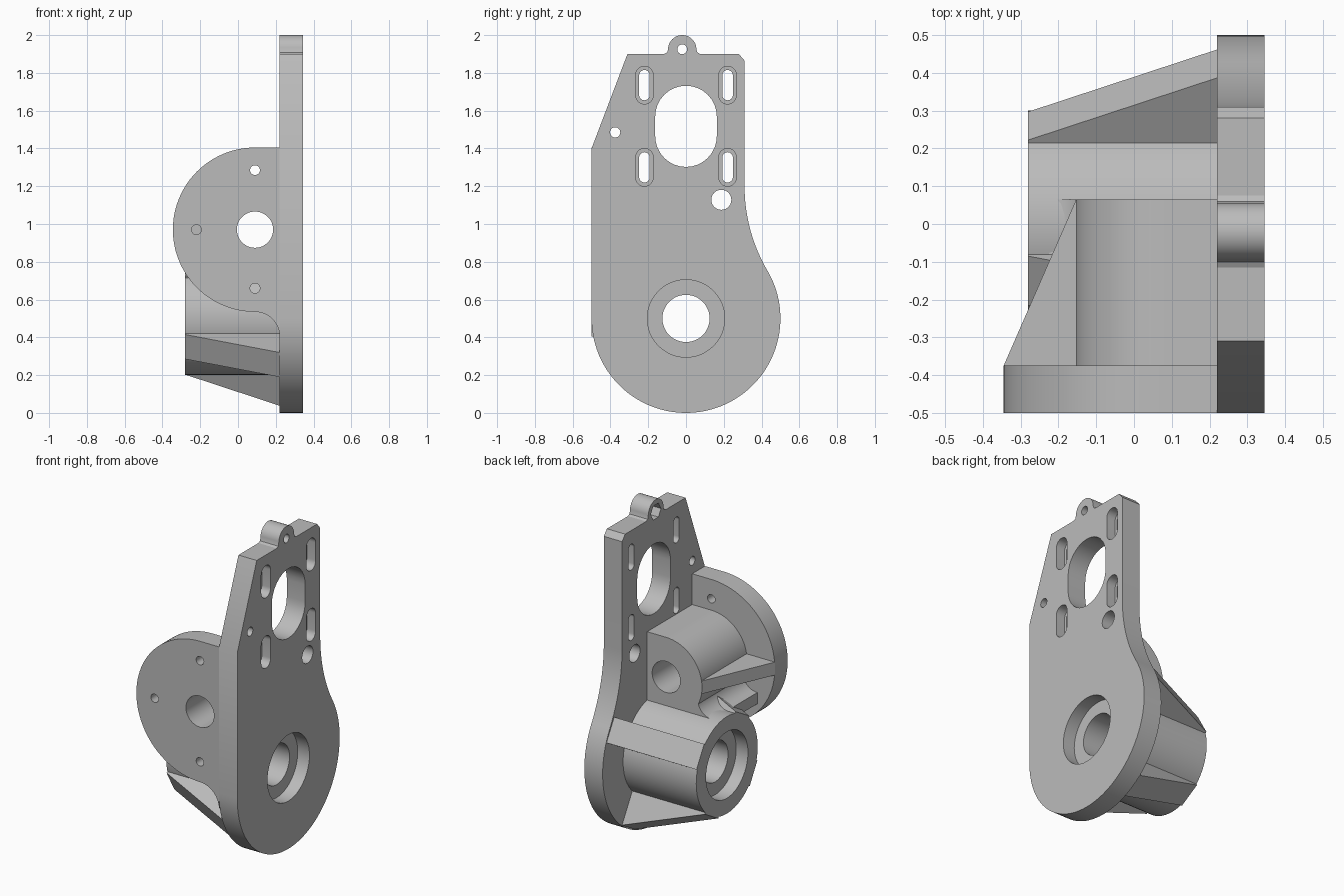
import bpy, bmesh, math
from mathutils import Matrix

cube = bpy.data.objects.get("Cube")
if cube:
    bpy.data.objects.remove(cube, do_unlink=True)

GRAY = (0.5, 0.5, 0.5, 1)
metal = bpy.data.materials.new("plain gray")
metal.use_nodes = True
metal.diffuse_color = GRAY
metal.node_tree.nodes["Principled BSDF"].inputs["Base Color"].default_value = GRAY


def arc(u, v, r, start, end, n=24):
    """Points along an arc, angles in degrees."""
    angles = [math.radians(start + (end - start) * i / n) for i in range(n + 1)]
    return [(u + r * math.cos(a), v + r * math.sin(a)) for a in angles]


def circle(u, v, r, n=48):
    return arc(u, v, r, 0, 360, n)[:-1]


def slot(u, v, r, half):
    """Upright slot with round ends."""
    return arc(u, v + half - r, r, 0, 180, 16) + arc(u, v - half + r, r, 180, 360, 16)


def prism(name, outline, axis, lo, hi):
    """Extrude an outline (y,z along x, or x,z along y)."""
    def place(p, d):
        return (d, p[0], p[1]) if axis == "x" else (p[0], d, p[1])
    bm = bmesh.new()
    face = bm.faces.new([bm.verts.new(place(p, lo)) for p in outline])
    ext = bmesh.ops.extrude_face_region(bm, geom=[face])["geom"]
    shift = (hi - lo, 0, 0) if axis == "x" else (0, hi - lo, 0)
    bmesh.ops.translate(bm, vec=shift, verts=[e for e in ext if isinstance(e, bmesh.types.BMVert)])
    bmesh.ops.recalc_face_normals(bm, faces=bm.faces)
    mesh = bpy.data.meshes.new(name)
    bm.to_mesh(mesh)
    bm.free()
    mesh.materials.append(metal)
    obj = bpy.data.objects.new(name, mesh)
    bpy.context.collection.objects.link(obj)
    return obj


def activate(obj):
    bpy.ops.object.select_all(action="DESELECT")
    obj.select_set(True)
    bpy.context.view_layer.objects.active = obj


def cut(obj, cutters):
    activate(obj)
    for c in cutters:
        mod = obj.modifiers.new("cut", "BOOLEAN")
        mod.operation = "DIFFERENCE"
        mod.solver = "EXACT"
        mod.object = c
        bpy.ops.object.modifier_apply(modifier=mod.name)


# Main dimensions
PLATE_IN, PLATE_OUT = 0.22, 0.345
BORE_Z, SHAFT_X, SHAFT_Z = 0.5, 0.09, 0.97
FLANGE_BACK, BOSS_BACK, BOSS_END = -0.375, 0.065, -0.28

# Upright plate: round foot, concave flank, chamfered top with an ear
ear_y, ear_z = -0.02, 1.925
outline = arc(0, BORE_Z, 0.5, 180, 390.4, 64)
outline += arc(1.195, 1.2, 0.885, 210.4, 180, 20)[1:]
outline += [(0.31, 1.865), (0.28, 1.9), (0.075, 1.9), (0.06, 1.908)]
outline += arc(ear_y, ear_z, 0.075, 0, 180, 24)
outline += [(-0.1, 1.908), (-0.115, 1.9), (-0.31, 1.9), (-0.5, 1.4)]
plate = prism("upright_plate", outline, "x", PLATE_IN, PLATE_OUT)

# Front flange, rounded away from the plate
outline = arc(SHAFT_X, SHAFT_Z, 0.435, 90, 270, 48)
outline += arc(SHAFT_X, 0.405, 0.13, 90, 0, 12) + [(PLATE_IN, 1.405)]
flange = prism("front_flange", outline, "y", -0.5, FLANGE_BACK)

# Shaft boss behind the flange, joined flat to the plate
outline = arc(SHAFT_X, SHAFT_Z, 0.245, 90, 270, 36) + [(PLATE_IN, 0.725), (PLATE_IN, 1.215)]
shaft_boss = prism("shaft_boss", outline, "y", FLANGE_BACK, BOSS_BACK)

# Flared foot of the shaft boss
outline = [(0.0, 0.86)] + arc(-0.225, 0.89, 0.1, 0, -90, 10)
outline += [(-0.225, 0.72), (PLATE_IN, 0.72), (PLATE_IN, 0.86)]
foot = prism("boss_foot", outline, "y", FLANGE_BACK, BOSS_BACK)

# Gusset between the shaft boss and the flange rim
bm = bmesh.new()
corners = [(-0.1, FLANGE_BACK), (-0.345, FLANGE_BACK), (-0.153, BOSS_BACK), (-0.1, BOSS_BACK)]
bottom = bm.faces.new([bm.verts.new((x, y, 0.93)) for x, y in corners])
top = bmesh.ops.extrude_face_region(bm, geom=[bottom])["geom"]
bmesh.ops.translate(bm, vec=(0, 0, 0.08), verts=[e for e in top if isinstance(e, bmesh.types.BMVert)])
bmesh.ops.recalc_face_normals(bm, faces=bm.faces)
mesh = bpy.data.meshes.new("flange_gusset")
bm.to_mesh(mesh)
bm.free()
mesh.materials.append(metal)
gusset = bpy.data.objects.new("flange_gusset", mesh)
bpy.context.collection.objects.link(gusset)

# Bearing boss and its four tapered ribs
bearing = prism("bearing_boss", circle(0, BORE_Z, 0.3, 72), "x", BOSS_END, PLATE_IN)
ribs = []
for i in range(4):
    profile = [(BOSS_END, 0.25), (PLATE_IN, 0.25), (PLATE_IN, 0.49), (BOSS_END, 0.3)]
    rib = prism("bearing_rib_%d" % (i + 1), profile, "y", -0.075, 0.075)
    turn = Matrix.Rotation(math.radians(30 + 90 * i), 4, "X")
    rib.data.transform(Matrix.Translation((0, 0, BORE_Z)) @ turn)
    ribs.append(rib)

# Cutters for the bores
bore = prism("bore", circle(0, BORE_Z, 0.125), "x", -0.5, 0.5)
outer_seat = prism("outer_seat", circle(0, BORE_Z, 0.205), "x", PLATE_OUT - 0.08, 0.5)
inner_seat = prism("inner_seat", circle(0, BORE_Z, 0.205), "x", -0.5, BOSS_END + 0.08)
shaft_hole = prism("shaft_hole", circle(SHAFT_X, SHAFT_Z, 0.096), "y", -0.7, 0.3)

# Cutters for the plate openings
openings = [prism("window", slot(0, 1.517, 0.163, 0.215), "x", 0, 0.5)]
for y, z, r in [(ear_y, ear_z, 0.026), (-0.375, 1.485, 0.027), (0.187, 1.128, 0.053)]:
    openings.append(prism("hole", circle(y, z, r, 32), "x", 0, 0.5))
openings.append(prism("nut_pocket", circle(ear_y, ear_z, 0.05, 6), "x", 0, PLATE_IN + 0.06))
for y in (-0.22, 0.22):
    for z in (1.735, 1.3):
        openings.append(prism("slot", slot(y, z, 0.028, 0.08), "x", 0, 0.5))
        openings.append(prism("slot_seat", slot(y, z, 0.046, 0.1), "x", 0.285, 0.5))

# Cutters for the flange screw holes
screws = [prism("screw", circle(x, z, 0.026, 32), "y", -0.7, -0.3)
          for x, z in [(SHAFT_X, 1.285), (-0.22, SHAFT_Z), (SHAFT_X, 0.66)]]

cut(plate, [bore, outer_seat] + openings)
cut(flange, [shaft_hole] + screws)
cut(bearing, [bore, inner_seat])
for part in [shaft_boss] + ribs:
    cut(part, [shaft_hole])

for c in [bore, outer_seat, inner_seat, shaft_hole] + openings + screws:
    bpy.data.objects.remove(c, do_unlink=True)

# Smooth the round walls, keep the machined edges sharp
for part in [plate, flange, shaft_boss, foot, gusset, bearing] + ribs:
    activate(part)
    bpy.ops.object.shade_smooth_by_angle(angle=math.radians(25))
